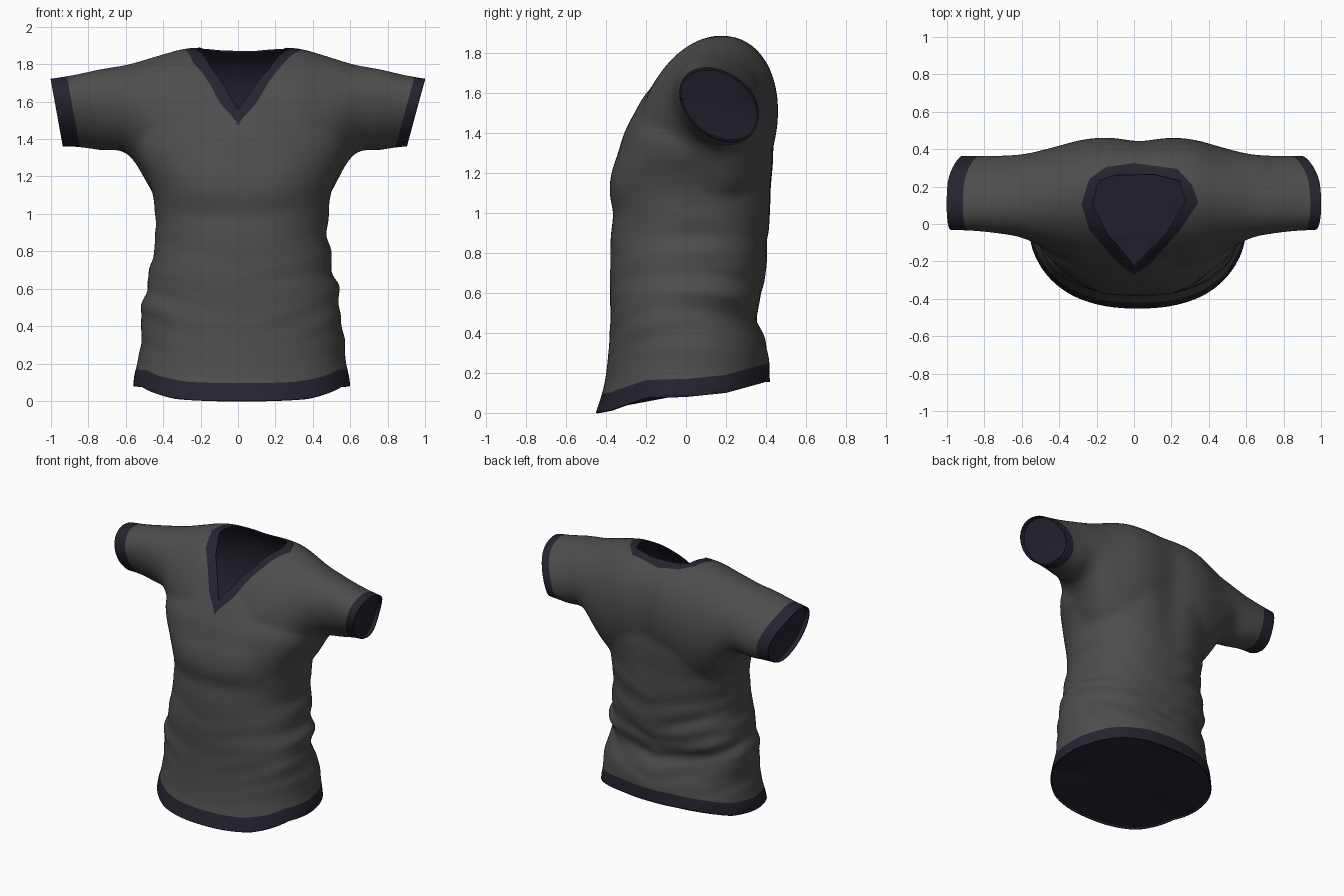
import bpy, bmesh, math
from mathutils import Vector, noise

if "Cube" in bpy.data.objects:
    bpy.data.objects.remove(bpy.data.objects["Cube"])

N = 64


def material(name, rgb):
    m = bpy.data.materials.new(name)
    m.diffuse_color = (*rgb, 1)
    m.use_nodes = True
    m.node_tree.nodes["Principled BSDF"].inputs["Base Color"].default_value = m.diffuse_color
    return m


grey = material("grey_cloth", (0.075, 0.075, 0.075))
navy = material("navy_trim", (0.018, 0.017, 0.029))


def spline(rows, steps=5):
    """Smooth the table of ring sizes with Catmull-Rom interpolation."""
    out = []
    for i in range(len(rows) - 1):
        p0, p1, p2, p3 = rows[max(i - 1, 0)], rows[i], rows[i + 1], rows[min(i + 2, len(rows) - 1)]
        for s in range(steps):
            t = s / steps
            out.append([0.5 * (2 * b + (c - a) * t + (2 * a - 5 * b + 4 * c - d) * t * t
                               + (3 * b - a - 3 * c + d) * t ** 3)
                        for a, b, c, d in zip(p0, p1, p2, p3)])
    return out + [list(rows[-1])]


def loft(bm, rings):
    vs = [[bm.verts.new(p) for p in r] for r in rings]
    for a, b in zip(vs, vs[1:]):
        for i in range(N):
            bm.faces.new((a[i], a[(i + 1) % N], b[(i + 1) % N], b[i]))
    bm.faces.new(vs[0][::-1])
    bm.faces.new(vs[-1])


def power(v, e):
    return math.copysign(abs(v) ** e, v)


# Torso: height, half width, front y, back y
torso = [(-.08, .585, -.48, .42), (.1, .58, -.42, .42), (.2, .56, -.40, .42), (.35, .54, -.385, .40),
         (.5, .53, -.38, .355), (.6, .515, -.38, .38), (.75, .48, -.38, .405), (.9, .46, -.375, .42),
         (1.0, .465, -.365, .43), (1.1, .475, -.38, .435), (1.2, .51, -.37, .445), (1.3, .56, -.34, .45),
         (1.4, .57, -.31, .445), (1.5, .50, -.26, .44), (1.6, .42, -.20, .42), (1.7, .30, -.10, .37)]
# Shoulders and sleeves: x, centre y, centre z, y radius, z radius, shear
arm = [(0, .10, 1.40, .355, .49, .17), (.15, .10, 1.40, .355, .49, .17), (.3, .105, 1.41, .34, .475, .13),
       (.45, .125, 1.46, .285, .385, .05), (.6, .148, 1.557, .226, .243, -.1), (.75, .158, 1.557, .2, .216, -.25),
       (.9, .165, 1.55, .190, .190, -.33), (1.06, .165, 1.535, .188, .18, -.33)]

angles = [2 * math.pi * i / N for i in range(N)]
bm = bmesh.new()
rings = []
for z, w, f, b in spline(torso):
    rings.append([(.02 + w * power(math.cos(a), .88),
                   (f + b) / 2 + (b - f) / 2 * power(math.sin(a), .88), z) for a in angles])
loft(bm, rings)
half = spline(arm)
rings = []
for x, cy, cz, ry, rz, s in [[-r[0]] + r[1:] for r in half[:0:-1]] + half:
    rings.append([(x + .025 * (1 - x * x), cy + ry * math.cos(a) + s * rz * math.sin(a),
                   cz + rz * math.sin(a)) for a in angles])
loft(bm, rings)
bmesh.ops.recalc_face_normals(bm, faces=bm.faces)
mesh = bpy.data.meshes.new("shirt")
bm.to_mesh(mesh)
bm.free()
shirt = bpy.data.objects.new("shirt", mesh)
bpy.context.collection.objects.link(shirt)

# Fuse torso and sleeves into one smooth skin
mod = shirt.modifiers.new("fuse", 'REMESH')
mod.mode, mod.voxel_size = 'VOXEL', .017
mod = shirt.modifiers.new("soften", 'SMOOTH')
mod.factor, mod.iterations = .5, 10
skin = bpy.data.meshes.new_from_object(shirt.evaluated_get(bpy.context.evaluated_depsgraph_get()))
shirt.modifiers.clear()
bm = bmesh.new()
bm.from_mesh(skin)
bm.normal_update()


# Irregular cloth folds around the waist, chest shape and a groove down the back
def bump(v, c, w):
    return math.exp(-((v - c) / w) ** 2)


moves = []
for v in bm.verts:
    x, y, z = v.co
    side = min(1, abs(x) / .5)
    amp = (.006 + .016 * side * side + (.014 if y > .1 else .014 * max(0, (y + .1) * 5))) * bump(z, .6, .33)
    d = amp * noise.noise(Vector((2.2 * x, 2.2 * y + 5, 10 * z - 3 * abs(x))))
    if y > .2:
        d -= .025 * bump(x, .03, .12) * bump(z, 1.35, .4)
    elif y < 0:
        d += .012 * (bump(x, .2, .13) + bump(x, -.17, .13)) * bump(z, 1.17, .13)
    moves.append(v.normal * d)
for v, m in zip(bm.verts, moves):
    v.co += m


def cut(field):
    """Slice the skin along the zero line of a field."""
    val = {v: field(v.co) or 1e-6 for v in bm.verts}
    new = []
    for e in list(bm.edges):
        a, b = e.verts
        if val[a] * val[b] < 0:
            t = val[a] / (val[a] - val[b])
            new.append(bmesh.utils.edge_split(e, a, min(max(t, .02), .98))[1])
    bmesh.ops.connect_verts(bm, verts=new)


def lerp_table(tab, t):
    for (a, p), (b, q) in zip(tab, tab[1:]):
        if t <= b:
            k = max(0, (t - a) / (b - a))
            return p + (q - p) * k
    return tab[-1][1]


hem_line = [(-.45, 0), (-.38, .012), (-.3, .04), (-.2, .075), (0, .08), (.2, .1), (.4, .155)]
inner = [(0, -.225), (.165, -.065), (.275, .12), (.245, .23), (.11, .265), (-.1, .262), (-.19, .23),
         (-.22, .105), (-.14, -.06)]
outer = [(0, -.27), (.085, -.215), (.24, -.04), (.345, .115), (.31, .21), (.23, .295), (0, .325),
         (-.15, .305), (-.24, .24), (-.28, .105), (-.24, -.03), (-.085, -.21)]


def neck(poly):
    def f(p):
        d = 1.3 - p.z
        for (ax, ay), (bx, by) in zip(poly, poly[1:] + poly[:1]):
            n = Vector((by - ay, ax - bx)).normalized()
            d = max(d, (p.x - ax) * n.x + (p.y - ay) * n.y)
        return d
    return f


def hem(up):
    return lambda p: p.z - lerp_table(hem_line, p.y) - up


def cuff(sign, base, slope, back):
    return lambda p: max(1.2 - p.z, base - back + slope * (p.z - 1.545)
                         - 1.5 * max(0, p.y - .2) ** 2 - sign * p.x)


def smooth_object(ob):
    bpy.ops.object.select_all(action='DESELECT')
    bpy.context.view_layer.objects.active = ob
    ob.select_set(True)
    bpy.ops.object.shade_smooth_by_angle(angle=math.radians(50))


def closing(name, field, facing, depth):
    """Navy sheet that closes an opening a little way inside its edge."""
    rim = [v.co.copy() for v in bm.verts if v.is_boundary and abs(field(v.co)) < .004]
    mid = sum(rim, Vector()) / len(rim)
    facing = Vector(facing)
    u = facing.orthogonal().normalized()
    w = facing.cross(u)
    rim.sort(key=lambda p: math.atan2((p - mid).dot(w), (p - mid).dot(u)))
    cap = bmesh.new()
    vs = [cap.verts.new(p + (mid - p) * .02 - facing * depth) for p in rim]
    c = cap.verts.new(mid - facing * depth)
    for a, b in zip(vs, vs[1:] + vs[:1]):
        cap.faces.new((c, a, b))
    me = bpy.data.meshes.new(name)
    cap.to_mesh(me)
    cap.free()
    me.materials.append(navy)
    ob = bpy.data.objects.new(name, me)
    bpy.context.collection.objects.link(ob)
    smooth_object(ob)


# Open the neck, hem and cuffs
ends = [neck(inner), hem(0), cuff(1, .953, .27, 0), cuff(-1, .97, .18, 0)]
for f in ends:
    cut(f)
    gone = [q for q in bm.faces if f(q.calc_center_median()) < 0]
    bmesh.ops.delete(bm, geom=gone, context='FACES')

# Lining sheets behind the hem and cuffs
closing("hem_lining", ends[1], (0, 0, -1), .01)
closing("right_cuff_lining", ends[2], (1, 0, 0), .03)
closing("left_cuff_lining", ends[3], (-1, 0, 0), .03)

# Contrasting collar, hem band and cuff bands
for f in (neck(outer), hem(.09), cuff(1, .953, .27, .06), cuff(-1, .97, .18, .09)):
    cut(f)
    for q in bm.faces:
        if f(q.calc_center_median()) < 0:
            q.material_index = 1

mesh.materials.append(grey)
mesh.materials.append(navy)
bm.to_mesh(mesh)
bm.free()

# Cloth thickness with a navy lining
smooth_object(shirt)
mod = shirt.modifiers.new("lining", 'SOLIDIFY')
mod.thickness, mod.offset = .008, -1
mod.material_offset = 1
mod.material_offset_rim = 1
